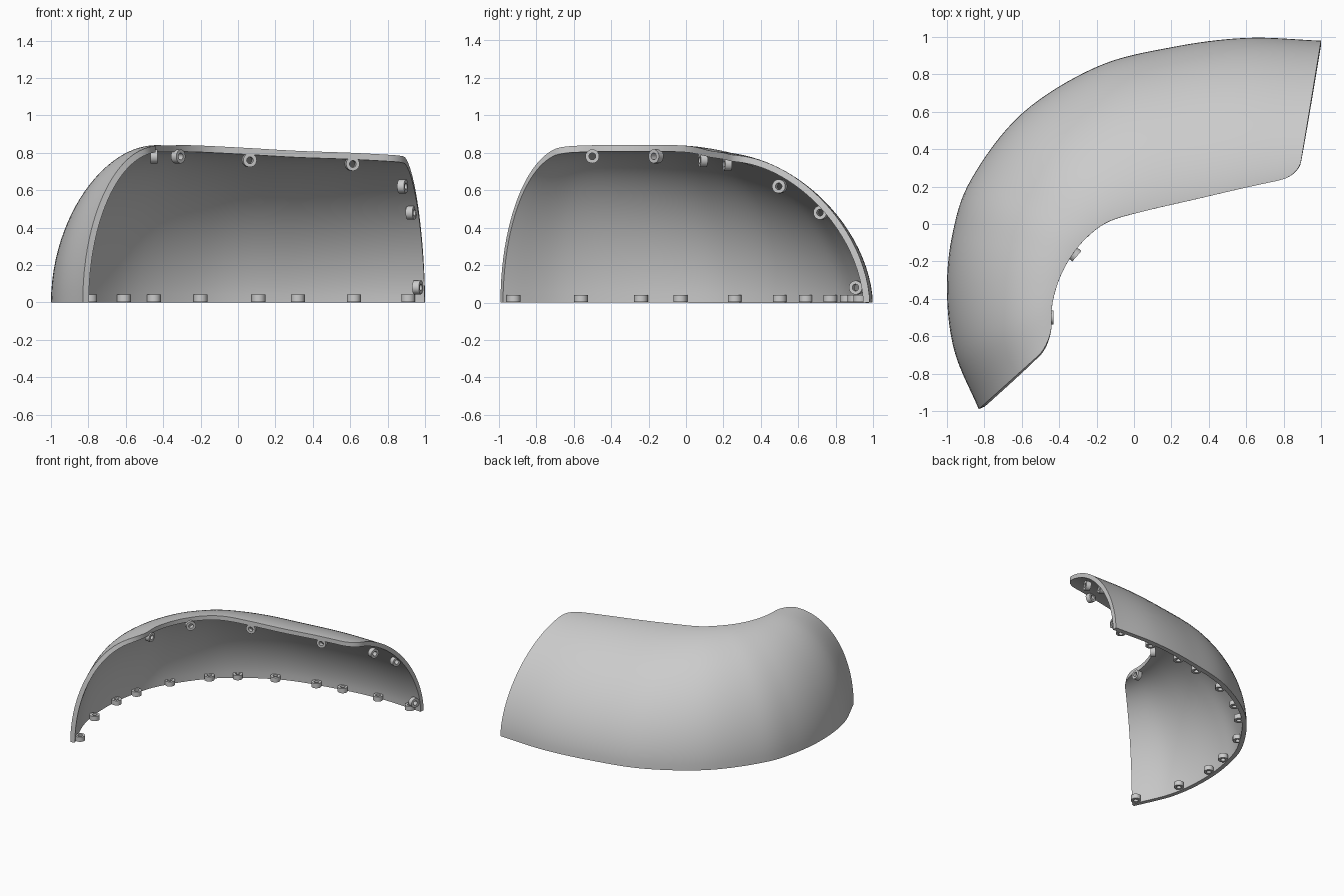
import bpy
import bmesh
from math import sin, cos, pi, sqrt
from mathutils import Vector

cube = bpy.data.objects.get("Cube")
if cube:
    bpy.data.objects.remove(cube)

grey = bpy.data.materials.new("plain grey")
grey.use_nodes = True
grey.diffuse_color = (0.6, 0.6, 0.6, 1)
grey.node_tree.nodes["Principled BSDF"].inputs["Base Color"].default_value = (0.6, 0.6, 0.6, 1)

# Matching guide points: foot edge (x, y) and top edge (x, y, z)
FOOT = [(-.83, -.99), (-.96, -.68), (-1, -.36), (-.97, -.05), (-.87, .24),
        (-.6, .59), (-.2, .84), (.2, .945), (.6, .995), (1, .98)]
TOP = [(-.43, -.63, .835), (-.44, -.46, .84), (-.405, -.31, .84), (-.34, -.18, .84),
       (-.25, -.07, .84), (-.13, .015, .835), (.06, .07, .825), (.32, .13, .81),
       (.6, .195, .80), (.88, .255, .785)]
FOOT = [Vector((x, y, 0)) for x, y in FOOT]
TOP = [Vector(p) for p in TOP]
LAST = len(FOOT) - 1
COLUMNS, ROWS = 72, 32
THICKNESS = 0.035
CORNER = 0.11


def spline(points, t):
    """Smooth curve through the points, t counted in points."""
    i = min(max(int(t), 0), LAST - 1)
    f = t - i
    b, c = points[i], points[i + 1]
    a = points[i - 1] if i > 0 else b * 2 - c
    d = points[i + 2] if i + 2 <= LAST else c * 2 - b
    return (b * 2 + (c - a) * f + (a * 2 - b * 5 + c * 4 - d) * f ** 2
            + (b * 3 - a - c * 3 + d) * f ** 3) / 2


def shell_point(t, angle):
    """Quarter-oval section rising from the foot edge to the top edge."""
    foot, top = spline(FOOT, t), spline(TOP, t)
    power = 1 + 0.14 * t / LAST
    across = 1 - max(cos(angle), 0) ** power
    p = foot.lerp(top, across)
    p.z = top.z * sin(angle) ** power
    return p


def corner_trim(end, next_one, angle):
    """How far a row is pulled in to round the upper corner."""
    s = (TOP[end] - FOOT[end]).to_2d().length * cos(angle)
    if s >= CORNER:
        return 0
    d = CORNER - sqrt(CORNER ** 2 - (CORNER - s) ** 2)
    return d / (TOP[end] - TOP[next_one]).length


def finish(name, bm):
    mesh = bpy.data.meshes.new(name)
    bm.to_mesh(mesh)
    bm.free()
    mesh.materials.append(grey)
    ob = bpy.data.objects.new(name, mesh)
    bpy.context.collection.objects.link(ob)
    return ob


def smooth(ob):
    bpy.ops.object.select_all(action='DESELECT')
    ob.select_set(True)
    bpy.context.view_layer.objects.active = ob
    for mod in list(ob.modifiers):
        bpy.ops.object.modifier_apply(modifier=mod.name)
    bpy.ops.object.shade_smooth_by_angle(angle=0.6)


# Curved shell
bm = bmesh.new()
grid = []
for r in range(ROWS + 1):
    angle = pi / 2 * (1 - (1 - r / ROWS) ** 1.5)
    start = corner_trim(0, 1, angle)
    end = LAST - corner_trim(LAST, LAST - 1, angle)
    grid.append([bm.verts.new(shell_point(start + (end - start) * c / COLUMNS, angle))
                 for c in range(COLUMNS + 1)])
for r in range(ROWS):
    for c in range(COLUMNS):
        bm.faces.new((grid[r][c], grid[r + 1][c], grid[r + 1][c + 1], grid[r][c + 1]))
shell = finish("curved_shell", bm)
solid = shell.modifiers.new("thickness", 'SOLIDIFY')
solid.thickness = THICKNESS
solid.offset = -1
smooth(shell)


def add_boss(name, centre, axis, radius=0.037, hole=0.018, depth=0.038, sides=24):
    """Short tube with a screw hole."""
    bm = bmesh.new()
    turn = Vector(axis).to_track_quat('Z', 'Y')
    section = [(radius, -depth / 2), (radius, depth / 2), (hole, depth / 2), (hole, -depth / 2)]
    rings = []
    for k in range(sides):
        a = 2 * pi * k / sides
        rings.append([bm.verts.new(Vector(centre) + turn @ Vector((r * cos(a), r * sin(a), h)))
                      for r, h in section])
    for k in range(sides):
        a, b = rings[k], rings[(k + 1) % sides]
        for j in range(4):
            n = (j + 1) % 4
            bm.faces.new((a[j], b[j], b[n], a[n]))
    bmesh.ops.recalc_face_normals(bm, faces=bm.faces)
    smooth(finish(name, bm))


# Upright bosses along the foot
FOOT_BOSSES = [(-.79, -.92), (-.91, -.56), (-.935, -.24), (-.9, -.03), (-.8, .26), (-.61, .5),
               (-.45, .64), (-.2, .77), (.11, .86), (.32, .9), (.62, .93), (.91, .93)]
for i, (x, y) in enumerate(FOOT_BOSSES):
    add_boss(f"foot_boss_{i + 1}", (x, y, .022), (0, 0, 1))

# Sideways bosses under the top edge and down the left end
EDGE_BOSSES = [((-.45, -.5, .78), (1, 0, 0)), ((-.32, -.16, .78), (.75, -.65, 0)),
               ((.06, .09, .76), (.22, -.97, 0)), ((.61, .22, .74), (.22, -.97, 0)),
               ((.88, .5, .62), (.95, -.3, 0)), ((.925, .72, .48), (.95, -.3, 0)),
               ((.96, .91, .08), (.95, -.3, 0))]
for i, (centre, axis) in enumerate(EDGE_BOSSES):
    add_boss(f"edge_boss_{i + 1}", centre, axis)
